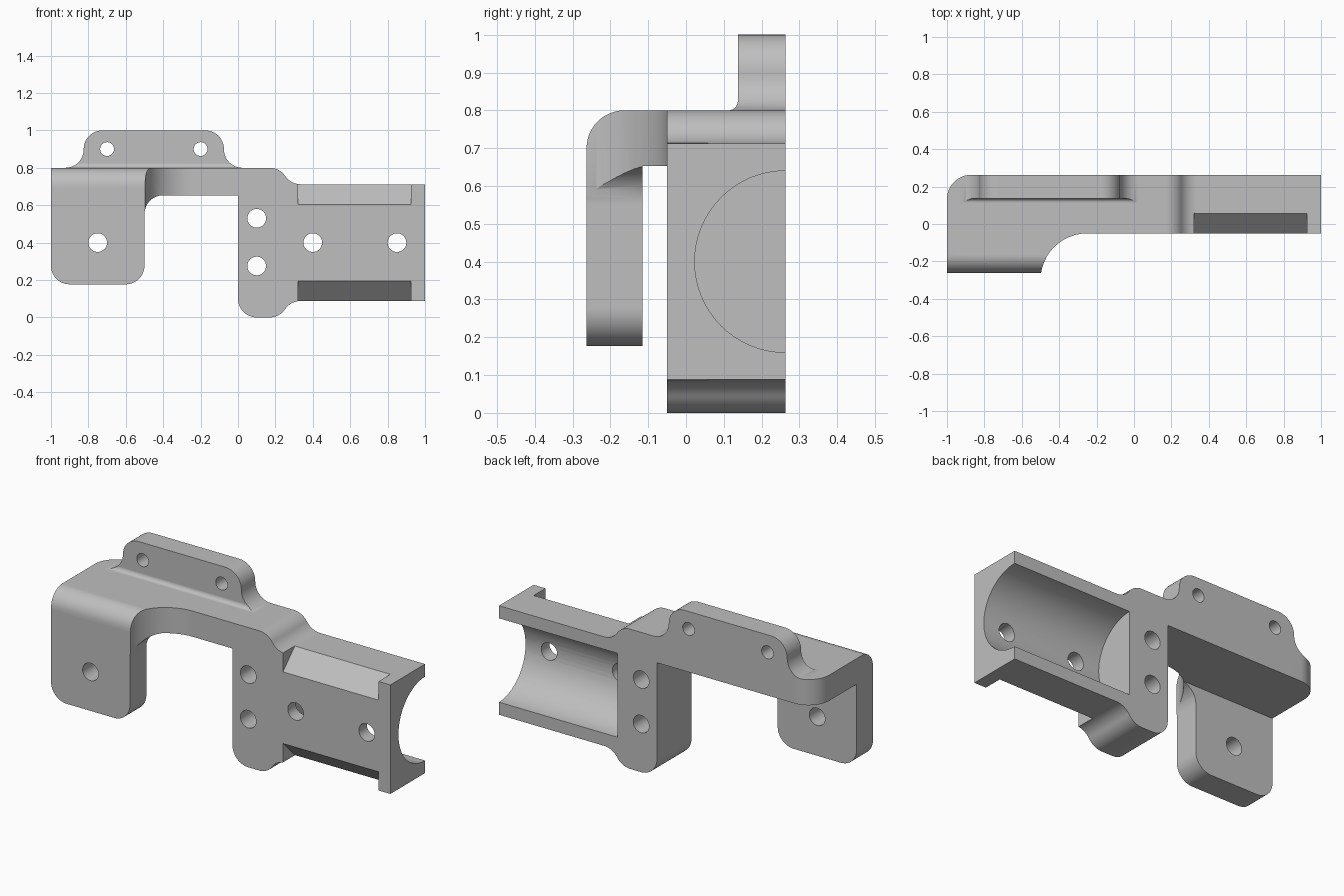
import bpy, bmesh, math
from mathutils import Vector

old = bpy.data.objects.get("Cube")
if old:
    bpy.data.objects.remove(old, do_unlink=True)

DEPTH = 0.263      # half depth of the whole bracket
FRONT = -0.05      # front face of the clamp block
UNDER = 0.653      # underside of the bridge
MID = 0.4          # height of the bore axis

metal = bpy.data.materials.new("grey_metal")
metal.use_nodes = True
grey = (0.52, 0.52, 0.52, 1)
metal.diffuse_color = grey
metal.node_tree.nodes["Principled BSDF"].inputs["Base Color"].default_value = grey


def rounded(corners, steps=12):
    """Turn (a, b, radius) corners into an outline with filleted corners."""
    out = []
    for i, c in enumerate(corners):
        p = Vector(c[:2])
        r = c[2] if len(c) > 2 else 0
        if not r:
            out.append(p)
            continue
        u = (Vector(corners[i - 1][:2]) - p).normalized()
        v = (Vector(corners[(i + 1) % len(corners)][:2]) - p).normalized()
        half = u.angle(v) / 2
        centre = p + (u + v).normalized() * r / math.sin(half)
        start = p + u * r / math.tan(half) - centre
        end = p + v * r / math.tan(half) - centre
        sweep = math.pi - 2 * half
        for k in range(steps + 1):
            t = k / steps
            arc = start * math.sin((1 - t) * sweep) + end * math.sin(t * sweep)
            out.append(centre + arc / math.sin(sweep))
    return out


def prism(name, outline, axis, lo, hi):
    """Extrude a flat outline along one axis."""
    place = {"X": lambda p, t: (t, p[0], p[1]),
             "Y": lambda p, t: (p[0], t, p[1]),
             "Z": lambda p, t: (p[0], p[1], t)}[axis]
    bm = bmesh.new()
    low = [bm.verts.new(place(p, lo)) for p in outline]
    high = [bm.verts.new(place(p, hi)) for p in outline]
    bm.faces.new(low)
    bm.faces.new(high)
    n = len(low)
    for i in range(n):
        j = (i + 1) % n
        bm.faces.new((low[i], low[j], high[j], high[i]))
    bmesh.ops.recalc_face_normals(bm, faces=bm.faces)
    mesh = bpy.data.meshes.new(name)
    bm.to_mesh(mesh)
    bm.free()
    mesh.materials.append(metal)
    obj = bpy.data.objects.new(name, mesh)
    bpy.context.collection.objects.link(obj)
    return obj


def circle(a, b, r, n=32):
    return [(a + r * math.cos(math.tau * i / n), b + r * math.sin(math.tau * i / n))
            for i in range(n)]


def carve(target, tool, operation="DIFFERENCE"):
    """Apply a boolean and discard the tool."""
    tool.hide_render = True
    mod = target.modifiers.new("cut", "BOOLEAN")
    mod.operation, mod.solver, mod.object = operation, "EXACT", tool
    bpy.context.view_layer.objects.active = target
    bpy.ops.object.modifier_apply(modifier=mod.name)
    bpy.data.objects.remove(tool, do_unlink=True)


# Front outline: flange, bridge, clamp block and upper tab
front = rounded([
    (-1, 0.177, 0.1), (-0.5, 0.177, 0.1), (-0.5, UNDER, 0.1), (0, UNDER),
    (0, 0, 0.1), (0.222, 0, 0.1), (0.282, 0.088, 0.1), (1, 0.088),
    (1, 0.712), (0.282, 0.712, 0.1), (0.222, 0.8, 0.1),
    (-0.075, 0.8, 0.098), (-0.075, 1, 0.1), (-0.825, 1, 0.1),
    (-0.825, 0.8, 0.098), (-1, 0.8)])
bracket = prism("mounting_bracket", front, "Y", -DEPTH, DEPTH)

# Plan outline: swept inside corner and rounded back corner
plan = rounded([(-1.1, -0.4), (-0.5, -0.4), (-0.5, FRONT, 0.25), (1.1, FRONT),
                (1.1, 0.4), (-1, 0.4), (-1, 0.4)][:5]
               + [(-0.8, 0.4), (-0.8, DEPTH), (-1, DEPTH, 0.13), (-1, 0), (-1.1, 0)])
carve(bracket, prism("plan", plan, "Z", -0.1, 1.1), "INTERSECT")

# Space behind the hanging flange
behind = [(-0.115, -0.1), (0.4, -0.1), (0.4, UNDER), (-0.115, UNDER)]
carve(bracket, prism("flange_space", behind, "X", -1.1, -0.25))

# Rounded front bend, top surface and tab front face
bend = rounded([(-0.4, 0.69), (-DEPTH, 0.69), (-DEPTH, 0.8, 0.1),
                (0.137, 0.8, 0.025), (0.137, 1.1), (-0.4, 1.1)])
carve(bracket, prism("bend", bend, "X", -1.1, 0.06))

# Half-round bore in the back of the clamp block
carve(bracket, prism("bore", circle(DEPTH, MID, 0.24, 64), "X", 0.25, 1.1))

# Chamfers along the upper and lower front edges of the clamp block
for side in (1, -1):
    wedge = [(FRONT - 0.05, MID + side * 0.155), (0.11, MID + side * 0.365),
             (FRONT - 0.05, MID + side * 0.365)]
    carve(bracket, prism("chamfer", wedge, "X", 0.32, 0.925))

# Screw holes
for x, z, r in [(-0.75, MID, 0.05), (0.1, 0.53, 0.05), (0.1, 0.275, 0.05),
                (0.4, MID, 0.05), (0.85, MID, 0.05),
                (-0.7, 0.9, 0.037), (-0.2, 0.9, 0.037)]:
    carve(bracket, prism("hole", circle(x, z, r), "Y", -0.5, 0.5))

# Smooth curved surfaces, keep flat faces flat
bpy.ops.object.select_all(action="DESELECT")
bracket.select_set(True)
bpy.context.view_layer.objects.active = bracket
bpy.ops.object.shade_smooth_by_angle(angle=math.radians(25))
weighted = bracket.modifiers.new("flat_normals", "WEIGHTED_NORMAL")
weighted.keep_sharp = True
